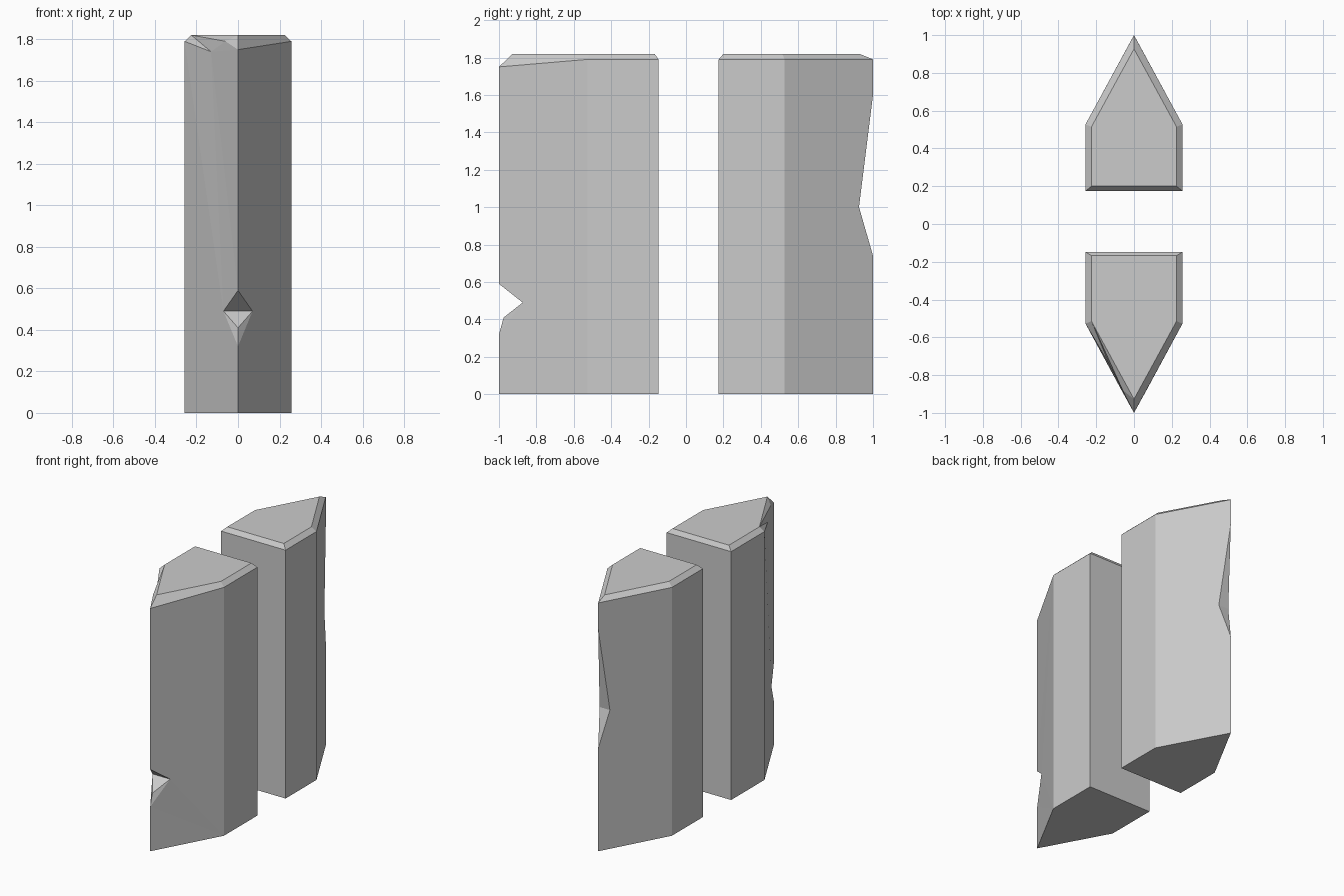
import bpy, bmesh

if "Cube" in bpy.data.objects:
    bpy.data.objects.remove(bpy.data.objects["Cube"])

H, EDGE = 1.82, 1.79      # top height, height where the top bevel starts


def block(name, side, near, near_top, tip_z, notch, lip, top_chip=()):
    """Pentagonal pillar pointing along side * y, with a notched sharp edge.
    notch = (top z, middle z, bottom z, half width, depth y); lip = optional small ledge."""
    bm = bmesh.new()
    cache = {}

    def v(p):
        if p not in cache:
            cache[p] = bm.verts.new((p[0], p[1] * side, p[2]))
        return cache[p]

    def face(*pts):
        return bm.faces.new([v(p) for p in pts])

    def ring(near_y, x, mid_y, tip_y, z, tz):
        return [(-x, near_y, z), (-x, mid_y, z), (0, tip_y, tz), (x, mid_y, z), (x, near_y, z)]

    base = ring(near, 0.257, 0.527, 1.0, 0, 0)
    rim = ring(near, 0.257, 0.527, 1.0, EDGE, tip_z)
    top = ring(near_top, 0.225, 0.515, 0.927, H, H)
    face(*base)
    face(*top)

    # plain walls and bevels
    for i in (0, 3, 4):
        j = (i + 1) % 5
        face(base[i], base[j], rim[j], rim[i])
        face(rim[i], rim[j], top[j], top[i])

    # notch in the sharp edge
    zt, zm, zb, w, d = notch
    a, c = (0, 1.0, zt), (0, 1.0, zb)
    left, right = (-w, d, zm), (w, d, zm)
    face(a, left, right)
    if lip:
        face(left, lip, right)
        face(left, c, lip)
        face(right, lip, c)
    else:
        face(left, c, right)

    # slanted walls meeting at the sharp edge
    walls = [face(base[2], base[3], rim[3], rim[2], a, right, c),
             face(base[1], base[2], c, left, a, rim[2], *reversed(top_chip), rim[1])]

    # bevels over the slanted walls, chipped on one side of the front block
    face(rim[2], rim[3], top[3], top[2])
    if top_chip:
        p, q = top_chip
        face(rim[1], p, top[1])
        face(top[1], p, q)
        face(top[1], q, top[2])
        face(q, rim[2], top[2])
    else:
        face(rim[1], rim[2], top[2], top[1])

    bmesh.ops.recalc_face_normals(bm, faces=bm.faces)
    bmesh.ops.triangulate(bm, faces=walls)
    mesh = bpy.data.meshes.new(name)
    bm.to_mesh(mesh)
    bm.free()
    obj = bpy.data.objects.new(name, mesh)
    bpy.context.collection.objects.link(obj)


# front stone, pointing to -y
block("front_stone", -1, 0.147, 0.168, 1.75,
      (0.59, 0.49, 0.32, 0.07, 0.873), (0, 0.975, 0.41),
      ((-0.13, 0.745, 1.74), (-0.06, 0.88, 1.79)))
# back stone, pointing to +y
block("back_stone", 1, 0.175, 0.2, EDGE,
      (1.6, 1.0, 0.74, 0.041, 0.925), None)
